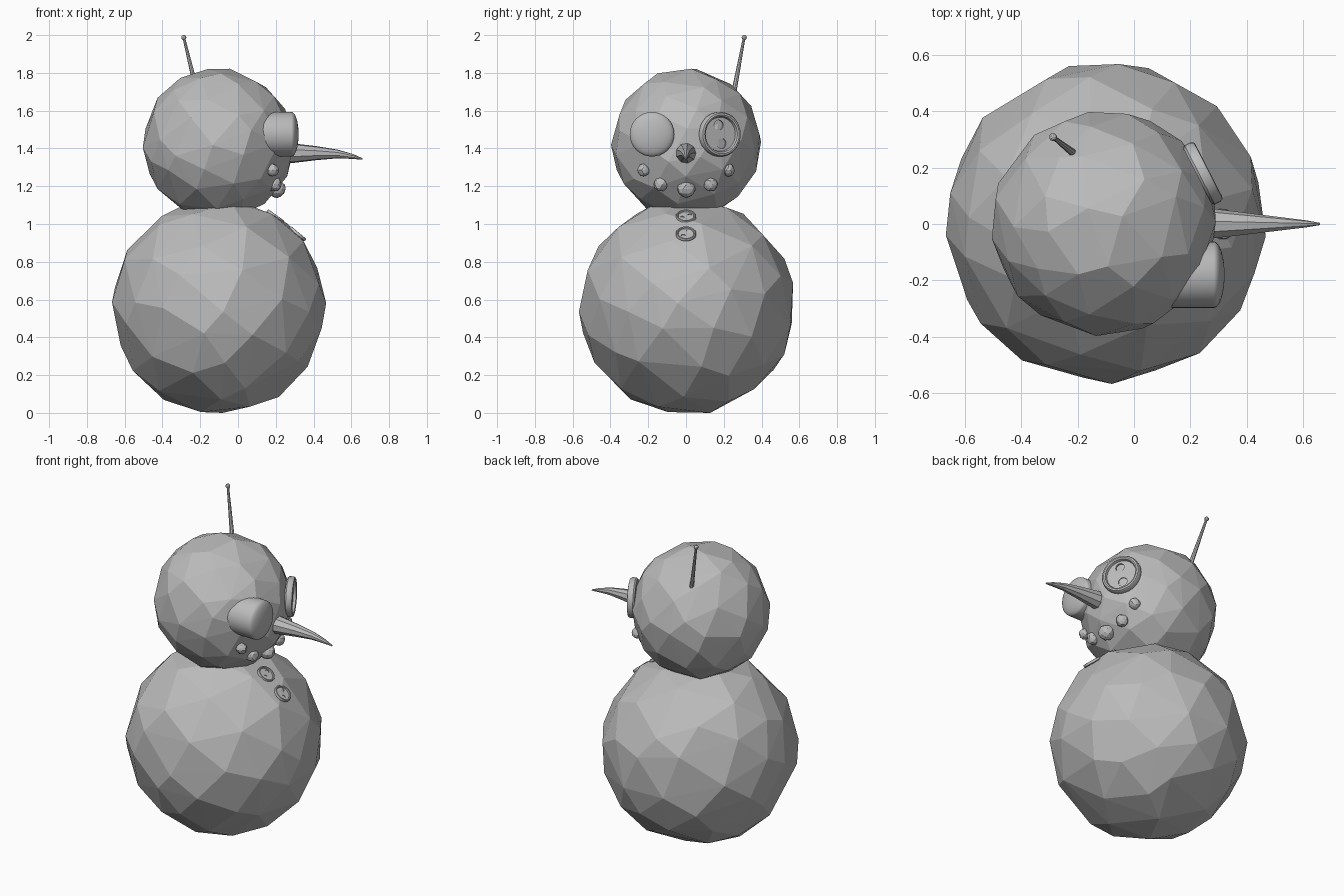
import bpy, bmesh, math, random
from mathutils import Vector

cube = bpy.data.objects.get("Cube")
if cube:
    bpy.data.objects.remove(cube, do_unlink=True)

random.seed(4)
grey = bpy.data.materials.new("plain grey")
grey.use_nodes = True
COLOUR = (0.5, 0.5, 0.5, 1)
grey.diffuse_color = COLOUR
for node in grey.node_tree.nodes:
    if node.type == 'BSDF_PRINCIPLED':
        node.inputs["Base Color"].default_value = COLOUR


def make(name, bm, loc=(0, 0, 0), facing=None, smooth=False):
    """Turn a bmesh into an object whose local z points along facing."""
    bmesh.ops.recalc_face_normals(bm, faces=bm.faces)
    mesh = bpy.data.meshes.new(name)
    bm.to_mesh(mesh)
    bm.free()
    mesh.materials.append(grey)
    if smooth:
        mesh.shade_smooth()
        mesh.set_sharp_from_angle(angle=math.radians(35))
    obj = bpy.data.objects.new(name, mesh)
    bpy.context.collection.objects.link(obj)
    obj.location = loc
    if facing is not None:
        obj.rotation_mode = 'QUATERNION'
        obj.rotation_quaternion = Vector(facing).to_track_quat('Z', 'Y')
    return obj


def lathe(profile, sides):
    """Spin (radius, height) points round z; open ends are closed flat."""
    bm = bmesh.new()
    rings = []
    for r, z in profile:
        count = sides if r else 1
        rings.append([bm.verts.new((r * math.cos(math.tau * i / count),
                                    r * math.sin(math.tau * i / count), z))
                      for i in range(count)])
    for a, b in zip(rings, rings[1:]):
        for i in range(sides):
            j = (i + 1) % sides
            corners = [a[i % len(a)], a[j % len(a)], b[j % len(b)], b[i % len(b)]]
            bm.faces.new(list(dict.fromkeys(corners)))
    for ring in (rings[0], rings[-1]):
        if len(ring) > 2:
            bm.faces.new(ring)
    return bm


def snowball(name, centre, radius, count=76):
    """Irregular faceted ball: convex hull of scattered points."""
    bm = bmesh.new()
    for i in range(count):
        z = 1 - (2 * i + 1) / count
        angle = i * math.pi * (3 - math.sqrt(5))
        flat = math.sqrt(1 - z * z)
        p = Vector((flat * math.cos(angle), flat * math.sin(angle), z))
        p += Vector([random.uniform(-0.1, 0.1) for _ in range(3)])
        bm.verts.new(p.normalized())
    bmesh.ops.convex_hull(bm, input=bm.verts)
    # stretch to the wanted size on every axis
    for axis in range(3):
        values = [v.co[axis] for v in bm.verts]
        low, high = min(values), max(values)
        for v in bm.verts:
            v.co[axis] = ((v.co[axis] - low) / (high - low) * 2 - 1) * radius
    return make(name, bm, centre)


def button(name, loc, facing, radius, depth, turn):
    """Rimmed disc with two holes bored through its sunken middle."""
    profile = [(0.93, -0.5), (1, -0.3), (1, 0.2), (0.95, 0.45), (0.87, 0.5),
               (0.8, 0.4), (0.76, 0.05)]
    obj = make(name, lathe([(r * radius, h * depth) for r, h in profile], 32),
               loc, facing, True)
    for side in (-1, 1):
        size = radius * 0.23
        cutter = make("hole_cutter", lathe([(size, -0.2 * depth), (size, depth)], 16))
        shift = Vector((math.cos(turn), math.sin(turn), 0)) * side * radius * 0.42
        cutter.rotation_mode = 'QUATERNION'
        cutter.rotation_quaternion = obj.rotation_quaternion
        cutter.location = obj.location + obj.rotation_quaternion @ shift
        cutter.hide_render = True
        mod = obj.modifiers.new("hole", 'BOOLEAN')
        mod.operation, mod.solver, mod.object = 'DIFFERENCE', 'EXACT', cutter
        bpy.context.view_layer.update()
        graph = bpy.context.evaluated_depsgraph_get()
        obj.data = bpy.data.meshes.new_from_object(obj.evaluated_get(graph))
        obj.modifiers.clear()
        bpy.data.objects.remove(cutter, do_unlink=True)


# Body and head
body_centre, body_radius = Vector((-0.1, 0, 0.567)), 0.567
head_centre, head_radius = Vector((-0.107, 0, 1.425)), 0.397
snowball("body", body_centre, body_radius)
snowball("head", head_centre, head_radius)

# Right eye: a drum with a shallow dome
dome = [(0.118 * math.cos(a * math.pi / 16), 0.038 * math.sin(a * math.pi / 16))
        for a in range(8)]
make("right_eye", lathe([(0.118, -0.2)] + dome + [(0, 0.038)], 32),
     (0.283, -0.18, 1.475), (1, 0, 0), True)

# Left eye: a large button
button("left_eye_button", (0.245, 0.18, 1.475), (0.89, 0.455, 0), 0.118, 0.045,
       math.radians(100))

# Body buttons
button("upper_button", (0.198, 0, 1.04), (0.58, 0, 0.81), 0.054, 0.018, 0.5)
button("lower_button", (0.315, 0, 0.948), (0.64, 0, 0.77), 0.054, 0.018, 0.9)

# Carrot nose, drooping at the tip
nose = lathe([(0.058, 0), (0.053, 0.09), (0.037, 0.22), (0.023, 0.33),
              (0.013, 0.41), (0.004, 0.46)], 9)
for v in nose.verts:
    v.co.y -= 0.7 * max(0, v.co.z - 0.25) ** 2
make("nose", nose, (0.2, 0, 1.375), (1, 0, 0))

# Coal mouth, set on the surface of the head
for i, (y, z, r) in enumerate([(-0.225, 1.285, 0.034), (-0.135, 1.21, 0.039),
                               (0, 1.185, 0.049), (0.13, 1.21, 0.039),
                               (0.225, 1.285, 0.034)]):
    dz = z - head_centre.z
    x = head_centre.x + math.sqrt(head_radius ** 2 - y * y - dz * dz)
    bm = bmesh.new()
    bmesh.ops.create_icosphere(bm, subdivisions=2, radius=r)
    for v in bm.verts:
        v.co *= random.uniform(0.9, 1.04)
    make(f"mouth_coal_{i + 1}", bm, (x - 0.005, y, z))

# Thin stalk with a small ball on top
base, tip = Vector((-0.213, 0.25, 1.68)), Vector((-0.287, 0.308, 1.987))
stalk = tip - base
make("stalk", lathe([(0.014, 0), (0.007, stalk.length)], 8), base, stalk)
ball = bmesh.new()
bmesh.ops.create_icosphere(ball, subdivisions=2, radius=0.014)
make("stalk_ball", ball, tip)
